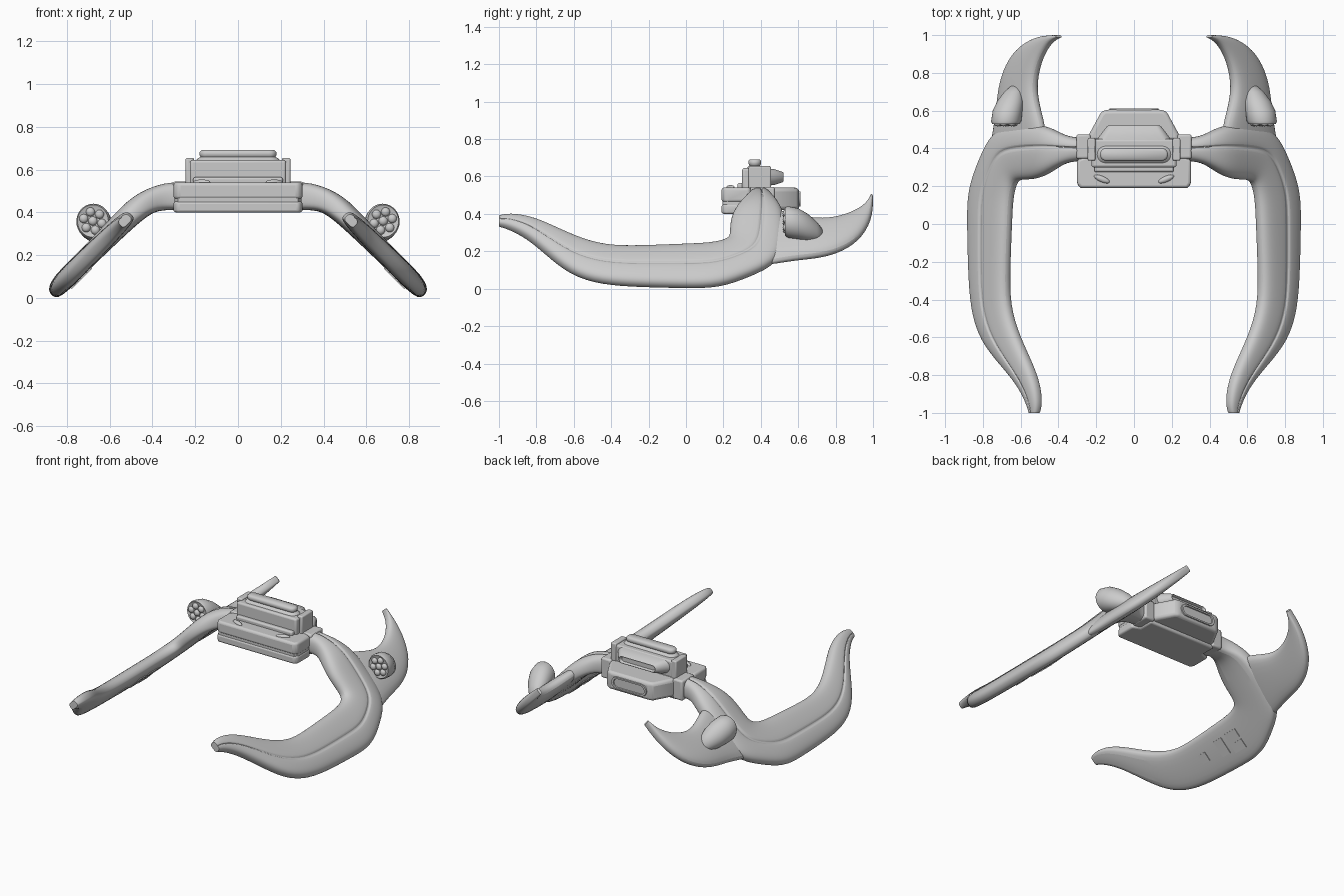
import bpy, bmesh, math
from mathutils import Vector, Matrix

if "Cube" in bpy.data.objects:
    bpy.data.objects.remove(bpy.data.objects["Cube"])


def finish(name, bm, subsurf=0, bevel=0, mirror=False, angle=35):
    bmesh.ops.recalc_face_normals(bm, faces=bm.faces)
    me = bpy.data.meshes.new(name)
    bm.to_mesh(me)
    bm.free()
    ob = bpy.data.objects.new(name, me)
    bpy.context.collection.objects.link(ob)
    if bevel:
        m = ob.modifiers.new("Bevel", 'BEVEL')
        m.width, m.segments, m.limit_method = bevel, 3, 'ANGLE'
    if mirror:
        ob.modifiers.new("Mirror", 'MIRROR').use_mirror_merge = False
    if subsurf:
        m = ob.modifiers.new("Subsurf", 'SUBSURF')
        m.levels = m.render_levels = subsurf
    bpy.ops.object.select_all(action='DESELECT')
    bpy.context.view_layer.objects.active = ob
    ob.select_set(True)
    bpy.ops.object.shade_smooth_by_angle(angle=math.radians(angle))
    return ob


def loft(bm, rings, crease=False):
    rows = [[bm.verts.new(p) for p in r] for r in rings]
    n = len(rows[0])
    for a, b in zip(rows, rows[1:]):
        for i in range(n):
            j = (i + 1) % n
            bm.faces.new((a[i], a[j], b[j], b[i]))
    caps = [bm.faces.new(rows[0]), bm.faces.new(rows[-1])]
    if crease:
        layer = bm.edges.layers.float.new("crease_edge")
        for f in caps:
            for e in f.edges:
                e[layer] = 0.8


def soft_slope(x):
    # level at the root, then falling away at 45 degrees
    k = 0.018
    return -k * math.log(math.exp(-0.472 / k) + math.exp(-(0.89 - x) / k))


def wing(name, stations, profile, height):
    rings = []
    for ox, oy, ix, iy, t in stations:
        ring = []
        for u, v in profile:
            f = (u + 1) / 2
            x, y = ix + (ox - ix) * f, iy + (oy - iy) * f
            slope = (height(x + .005) - height(x - .005)) / .01
            n = Vector((-slope, 0, 1)).normalized()
            ring.append(Vector((x, y, height(x))) + n * t * v)
        rings.append(ring)
    bm = bmesh.new()
    loft(bm, rings, True)
    return finish(name, bm, subsurf=2, mirror=True, angle=50)


def box(name, lo, hi, bevel=0.012, taper=None, mirror=False):
    # taper: (x scale, z scale) of the rear (+y) face
    bm = bmesh.new()
    bmesh.ops.create_cube(bm, size=1)
    c = [(a + b) / 2 for a, b in zip(lo, hi)]
    s = [b - a for a, b in zip(lo, hi)]
    for v in bm.verts:
        k = taper if taper and v.co.y > 0 else (1, 1)
        v.co = Vector((c[0] + v.co.x * s[0] * k[0], c[1] + v.co.y * s[1], c[2] + v.co.z * s[2] * k[1]))
    return finish(name, bm, bevel=bevel, mirror=mirror)


def racetrack(w, h, n=10):
    # stadium outline with half sizes w, h
    pts = []
    for side in (1, -1):
        for i in range(n + 1):
            a = -math.pi / 2 + math.pi * i / n
            pts.append((side * (w - h + h * math.cos(a)), side * h * math.sin(a)))
    return pts


def prism(name, outline, y0, y1, bevel=0.01):
    # vertical extrusion of a plan outline, y0/y1 are the z limits
    bm = bmesh.new()
    loft(bm, [[(x, y, z) for x, y in outline] for z in (y0, y1)])
    return finish(name, bm, bevel=bevel)


# Curved arms with an engraved line, running from the root to the front tip
arm_profile = [(-1.02, -.45), (-1.02, .4), (-.8, .95), (-.3, 1.12), (.08, 1.12), (.1, .95), (.2, .95),
               (.22, 1.12), (.5, 1.08), (.85, .85), (1.03, .35), (1.03, -.45), (.85, -1), (-.85, -1)]
arm = [(.25, .455, .25, .335, .062), (.27, .455, .27, .335, .062), (.36, .46, .36, .33, .06),
       (.46, .52, .45, .27, .056), (.60, .53, .53, .235, .05), (.74, .50, .61, .24, .046),
       (.81, .345, .637, .215, .046), (.872, .18, .655, .13, .046), (.872, .0, .66, 0, .046),
       (.867, -.24, .67, -.24, .045), (.855, -.45, .67, -.43, .044), (.805, -.62, .62, -.59, .043),
       (.69, -.755, .545, -.745, .04), (.61, -.85, .508, -.85, .036), (.565, -.94, .497, -.94, .03),
       (.552, -.985, .503, -.985, .024), (.55, -1, .507, -1, .022)]
wing("arm", arm, arm_profile, soft_slope)

# Rear claws
claw_profile = [(-1.03, -.5), (-1.03, .5), (-.7, 1), (.5, 1), (1.03, .4), (1.03, -.45), (.75, -1), (-.75, -1)]
claw = [(.76, .36, .5, .36, .03), (.75, .46, .47, .47, .042), (.728, .58, .495, .57, .045),
        (.718, .69, .524, .68, .045), (.693, .81, .522, .78, .043), (.625, .93, .492, .885, .038),
        (.515, .995, .445, .96, .03), (.42, 1.0, .405, .983, .024), (.402, 1.0, .396, .987, .022)]
wing("claw", claw, claw_profile, lambda x: .89 - x)

# Booster pods sunk into the wing tops, with a cluster of seven nozzles
bm = bmesh.new()
rings = []
for y, r, d in [(.535, .066, .085), (.53, .076, .085), (.545, .084, .082), (.6, .083, .072),
                (.65, .074, .052), (.70, .052, .03), (.735, .025, .01)]:
    cx, cz = .615 + d * .75, .275 + d
    rings.append([(cx + r * .95 * math.cos(a), y, cz + r * math.sin(a))
                  for a in [math.tau * i / 32 for i in range(32)]])
loft(bm, rings)
finish("booster_pod", bm, mirror=True, angle=50)

bm = bmesh.new()
for i in range(7):
    r = 0 if i == 6 else .044
    a = math.tau * i / 6 + .26
    bmesh.ops.create_uvsphere(bm, u_segments=16, v_segments=8, radius=1, matrix=Matrix.Translation(
        (.679 + r * math.cos(a), .533, .36 + r * math.sin(a))) @ Matrix.Diagonal((.021, .016, .021, 1)))
finish("booster_nozzles", bm, mirror=True)

# Access panels on the wing undersides
bm = bmesh.new()
for s, y, w, l in [(.045, .09, .06, .10), (-.03, .09, .06, .10), (.0, -.03, .11, .07), (.0, -.2, .06, .06)]:
    c = Vector((.76, y, .13)) + Vector((1, 0, -1)).normalized() * s - Vector((1, 0, 1)).normalized() * .046
    bmesh.ops.create_cube(bm, size=1, matrix=Matrix.Translation(c) @ Matrix.Rotation(math.pi / 4, 4, 'Y')
                          @ Matrix.Diagonal((w, l, .006, 1)))
finish("access_panels", bm, mirror=True)

# Lower hull with a slim seam around the front
hull = [(-.285, .19), (.285, .19), (.302, .215), (.302, .34), (.25, .36), (.25, .46), (-.25, .46), (-.25, .36),
        (-.302, .34), (-.302, .215)]
prism("hull_lower", hull, .40, .452, .012)
prism("hull_seam", [(x * .985, .33 + (y - .33) * .96) for x, y in hull], .44, .475, 0)
prism("hull_upper", hull, .462, .541, .016)

# Shoulder collars joining hull and arms
box("shoulder_collar", (.23, .345, .41), (.305, .475, .545), .012, mirror=True)

# Tapered rear engine housing with a racetrack exhaust
rear = [(-.245, .44), (.245, .44), (.235, .48), (.175, .59), (.155, .605), (-.155, .605), (-.175, .59), (-.235, .48)]
prism("engine_housing", rear, .42, .54, .02)
bm = bmesh.new()
loft(bm, [[(x, y, .48 + z) for x, z in racetrack(w, h)] for y, w, h in
          [(.59, .135, .043), (.612, .13, .04), (.612, .115, .03), (.595, .11, .026)]])
finish("main_exhaust", bm)

# Upper cabin block, its flared rim and roof pod
box("cabin", (-.225, .30, .53), (.225, .45, .645), .012)
box("cabin_step", (-.21, .275, .53), (.21, .32, .565), .01)
box("cabin_side", (.205, .335, .53), (.245, .455, .655), .008, mirror=True)
bm = bmesh.new()
loft(bm, [[(x, y, z) for x, y in [(p[0], .368 + p[1]) for p in racetrack(w, h)]] for z, w, h in
          [(.64, .2, .05), (.655, .185, .034), (.66, .175, .028), (.668, .18, .034), (.683, .18, .034),
           (.692, .17, .026)]])
finish("roof_pod", bm, angle=50)

# Rear nozzle of the cabin
bm = bmesh.new()
loft(bm, [[(x, y, .597 + z) for x, z in racetrack(w, h)] for y, w, h in
          [(.44, .2, .045), (.47, .18, .043), (.515, .145, .028), (.522, .135, .022), (.505, .125, .016)]])
finish("cabin_exhaust", bm)

# Slanted lamps on the front deck
bm = bmesh.new()
bmesh.ops.create_uvsphere(bm, u_segments=16, v_segments=8, radius=1, matrix=Matrix.Translation((.17, .238, .541))
                          @ Matrix.Rotation(.4, 4, 'Z') @ Matrix.Diagonal((.045, .016, .013, 1)))
finish("deck_lamp", bm, mirror=True)
